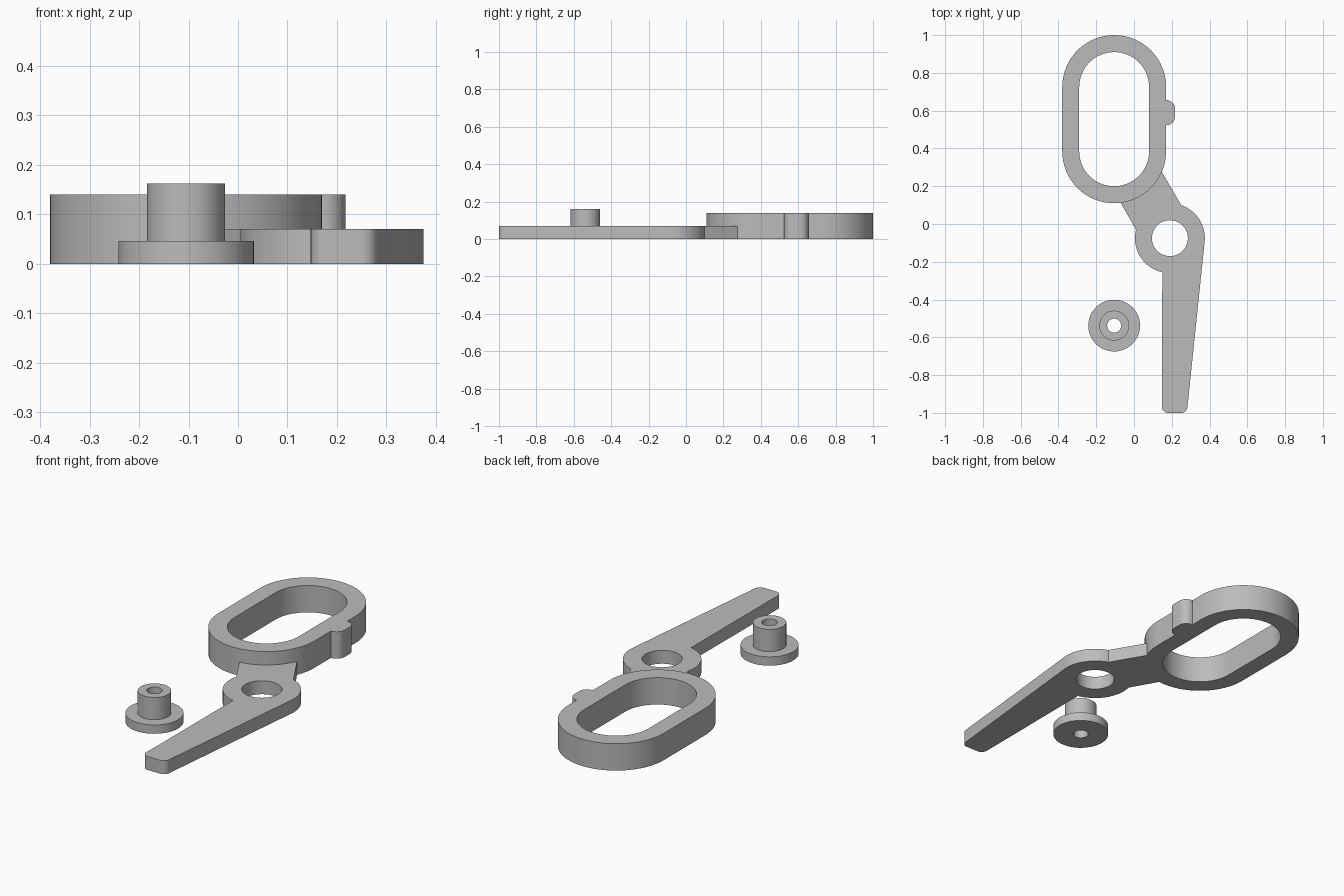
import bpy, bmesh
from math import sin, cos, pi, radians

cube = bpy.data.objects.get("Cube")
if cube:
    bpy.data.objects.remove(cube, do_unlink=True)

grey = bpy.data.materials.new("plain grey")
grey.use_nodes = True
colour = (0.5, 0.5, 0.5, 1)
grey.diffuse_color = colour
grey.node_tree.nodes["Principled BSDF"].inputs["Base Color"].default_value = colour


def arc(centre, r, start, end, steps=24):
    """Points on a circle, from start to end in degrees."""
    angles = [radians(start + (end - start) * i / steps) for i in range(steps + 1)]
    return [(centre[0] + r * cos(a), centre[1] + r * sin(a)) for a in angles]


def circle(centre, r):
    return arc(centre, r, 0, 360, 64)[:-1]


def finish(name, bm):
    bmesh.ops.recalc_face_normals(bm, faces=bm.faces[:])
    mesh = bpy.data.meshes.new(name)
    bm.to_mesh(mesh)
    bm.free()
    mesh.materials.append(grey)
    obj = bpy.data.objects.new(name, mesh)
    bpy.context.collection.objects.link(obj)
    bpy.ops.object.select_all(action='DESELECT')
    obj.select_set(True)
    bpy.context.view_layer.objects.active = obj
    bpy.ops.object.shade_smooth_by_angle()
    return obj


def plate(name, loops, height):
    """Extrude an outline, with any holes, up from the ground."""
    bm = bmesh.new()
    edges = []
    for loop in loops:
        verts = [bm.verts.new((x, y, 0)) for x, y in loop]
        edges += [bm.edges.new((verts[i - 1], v)) for i, v in enumerate(verts)]
    bmesh.ops.triangle_fill(bm, use_beauty=True, edges=edges, normal=(0, 0, 1))
    top = bmesh.ops.extrude_face_region(bm, geom=bm.faces[:])["geom"]
    bmesh.ops.translate(bm, vec=(0, 0, height),
                        verts=[g for g in top if isinstance(g, bmesh.types.BMVert)])
    return finish(name, bm)


def lathe(name, profile, centre, steps=64):
    """Spin a closed (radius, z) profile about a vertical axis."""
    bm = bmesh.new()
    rings = [[bm.verts.new((x, y, z)) for x, y in circle(centre, r)] for r, z in profile]
    for k, ring in enumerate(rings):
        for i in range(steps):
            bm.faces.new((rings[k - 1][i - 1], rings[k - 1][i], ring[i], ring[i - 1]))
    return finish(name, bm)


RING_LOW, RING_HIGH = (-0.105, 0.385), (-0.105, 0.725)
HUB = (0.19, -0.075)


def slot(r):
    return arc(RING_HIGH, r, 0, 180, 32) + arc(RING_LOW, r, 180, 360, 32)


# Oblong finger ring
plate("finger_ring", [slot(0.275), slot(0.185)], 0.14)

# Small rounded stop on the ring's side
stop = ([(0.15, 0.523)] + arc((0.172, 0.568), 0.045, -90, 0, 10)
        + arc((0.172, 0.611), 0.045, 0, 90, 10) + [(0.15, 0.656)])
plate("ring_stop", [stop], 0.14)

# Lever: tapered blade, pivot hub and link in a single outline
outline = (arc((0.18, -0.967), 0.033, 180, 270, 8)
           + arc((0.25, -0.967), 0.033, 270, 354, 8)
           + arc(HUB, 0.185, -5, 71)
           + arc(RING_LOW, 0.272, -23, -83)
           + arc(HUB, 0.185, 166, 257.5))
plate("lever", [outline, circle(HUB, 0.095)], 0.07)

# Separate flanged pivot bushing with a through hole
lathe("pivot_bushing",
      [(0.037, 0), (0.137, 0), (0.137, 0.046), (0.079, 0.046), (0.079, 0.162), (0.037, 0.162)],
      (-0.105, -0.538))
